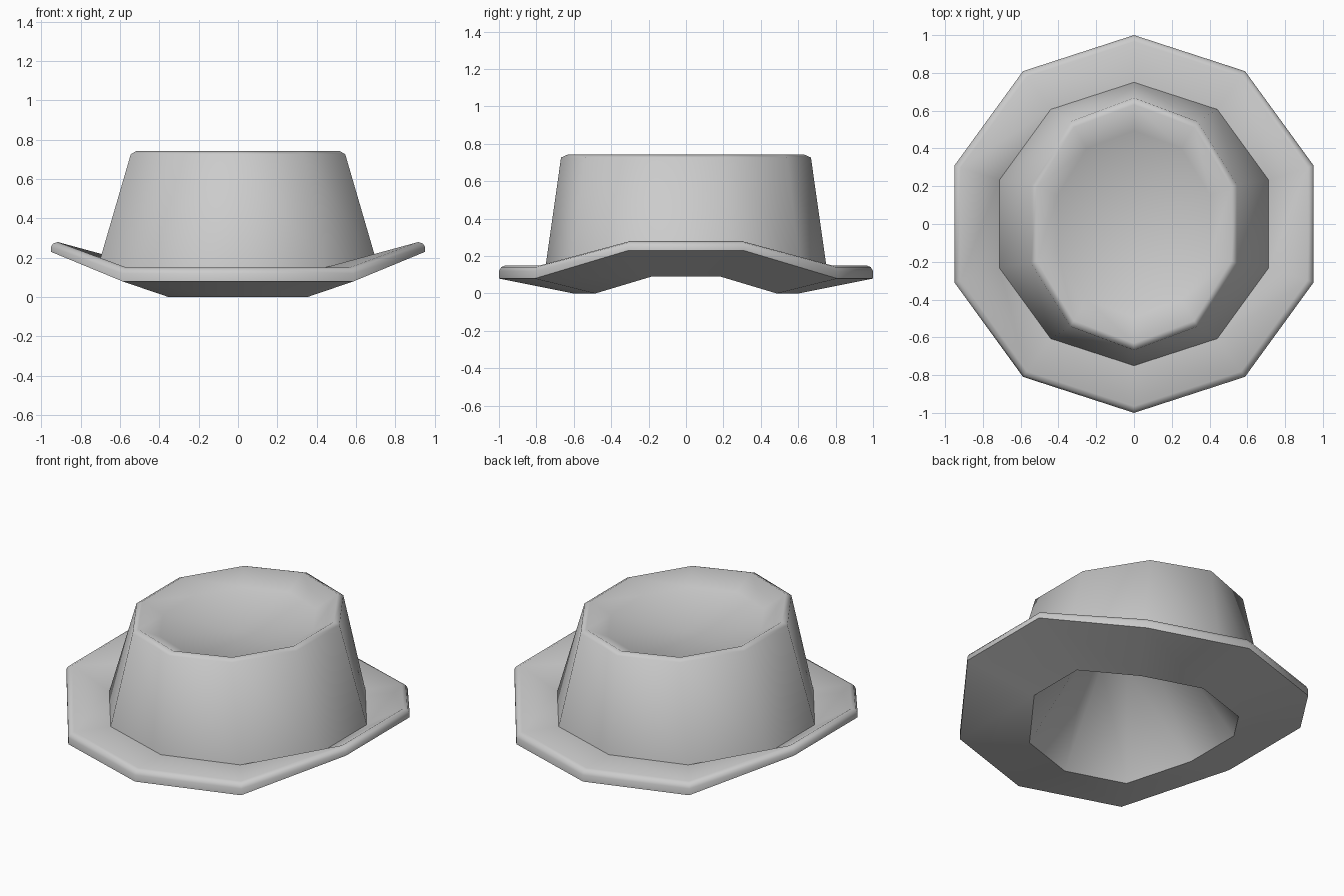
import bpy, bmesh, math

if "Cube" in bpy.data.objects:
    bpy.data.objects.remove(bpy.data.objects["Cube"])

N = 10
bm = bmesh.new()


# ten-sided ring from its end, shoulder and side corners
def ring(end, shoulder, side):
    verts = []
    for k in range(N):
        a = math.pi / 2 + k * 2 * math.pi / N
        sx = 1 if math.cos(a) > 0 else -1
        sy = 1 if math.sin(a) > 0 else -1
        step = min(k % 5, 5 - k % 5)
        x, y, z = (end, shoulder, side)[step]
        verts.append(bm.verts.new((sx * x, sy * y, z)))
    return verts


# round ring for the brim, with its own height at the turned-up sides
def circle(r, z_end, z_side):
    pts = [(r * math.sin(t), r * math.cos(t)) for t in (0, math.pi / 5, 2 * math.pi / 5)]
    return ring((*pts[0], z_end), (*pts[1], z_end), (*pts[2], z_side))


# level oval ring for the crown
def oval(s, z):
    return ring((0, 0.668 * s, z), (0.337 * s, 0.542 * s, z), (0.545 * s, 0.207 * s, z))


def bridge(a, b):
    for i in range(N):
        j = (i + 1) % N
        bm.faces.new((a[i], a[j], b[i]))
        bm.faces.new((a[j], b[j], b[i]))


def cap(a, z):
    tip = bm.verts.new((0, 0, z))
    for i in range(N):
        bm.faces.new((a[i], a[(i + 1) % N], tip))


# rings from the hollow underside, round the brim, up the crown and into the dish
rings = [
    oval(0.42, 0.53),
    circle(0.6, 0.0, 0.09),
    circle(1.0, 0.08, 0.23),
    circle(1.0, 0.12, 0.255),
    circle(0.988, 0.141, 0.272),
    circle(0.965, 0.15, 0.28),
    circle(0.75, 0.15, 0.15),
    oval(1.0, 0.727),
    oval(0.945, 0.743),
    oval(0.74, 0.675),
]
for a, b in zip(rings, rings[1:]):
    bridge(a, b)
cap(rings[0], 0.53)
cap(rings[-1], 0.62)

bmesh.ops.recalc_face_normals(bm, faces=bm.faces)
mesh = bpy.data.meshes.new("hat")
bm.to_mesh(mesh)
bm.free()
hat = bpy.data.objects.new("hat", mesh)
bpy.context.collection.objects.link(hat)
bpy.context.view_layer.objects.active = hat
hat.select_set(True)
bpy.ops.object.shade_smooth_by_angle(angle=math.radians(60))
